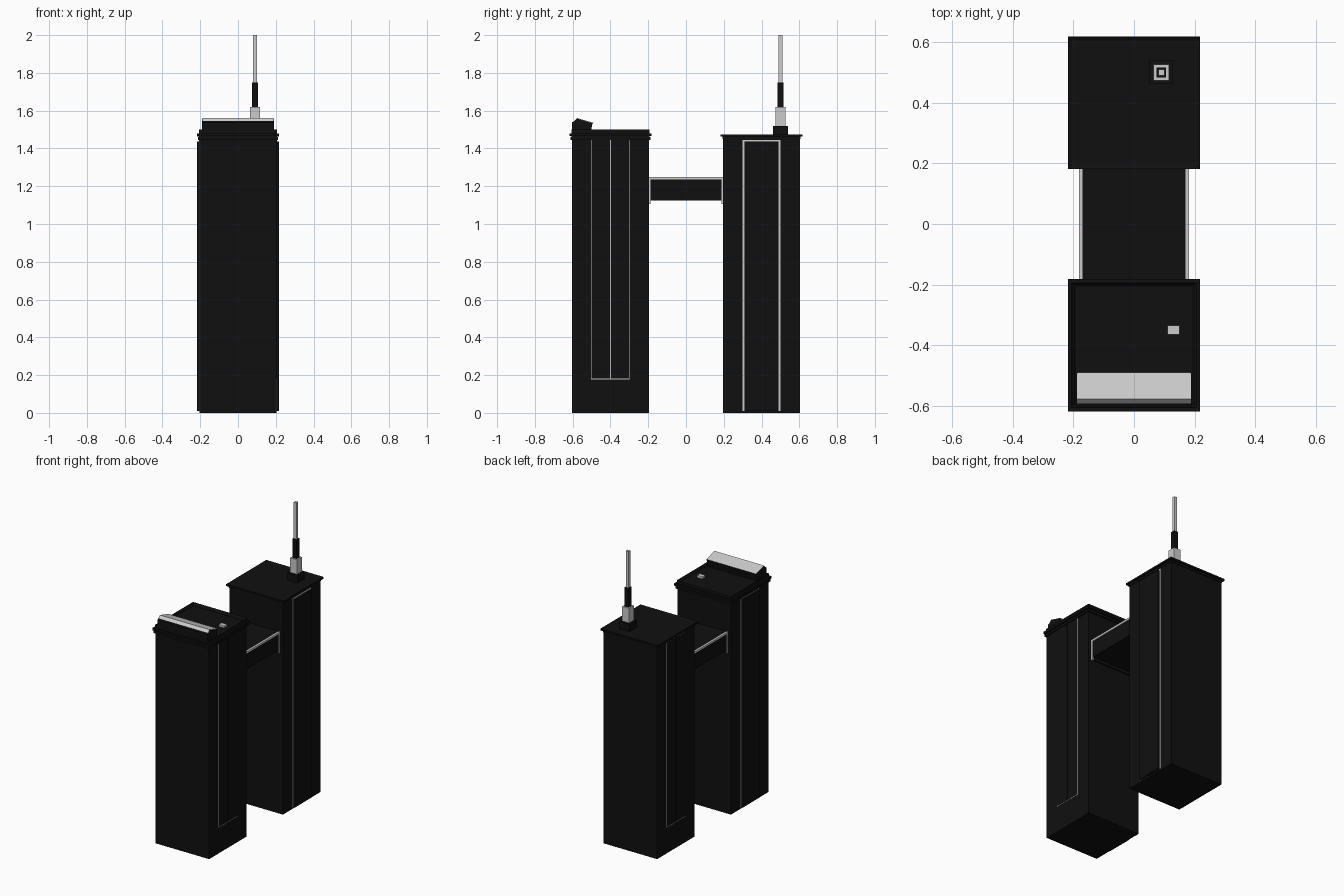
import bpy, bmesh
from mathutils import Matrix

if "Cube" in bpy.data.objects:
    bpy.data.objects.remove(bpy.data.objects["Cube"])

dark = bpy.data.materials.new("dark_cladding")
dark.diffuse_color = (0.005, 0.005, 0.005, 1)
dark.use_nodes = True
dark.node_tree.nodes["Principled BSDF"].inputs["Base Color"].default_value = dark.diffuse_color


def finish(name, bm, mat):
    bmesh.ops.recalc_face_normals(bm, faces=bm.faces)
    me = bpy.data.meshes.new(name)
    bm.to_mesh(me)
    bm.free()
    if mat:
        me.materials.append(mat)
    ob = bpy.data.objects.new(name, me)
    bpy.context.collection.objects.link(ob)
    return ob


def box(name, x, y, z, mat=dark):
    """Axis-aligned box from (min, max) ranges."""
    bm = bmesh.new()
    size = [abs(r[1] - r[0]) for r in (x, y, z)]
    mid = [(r[1] + r[0]) / 2 for r in (x, y, z)]
    bmesh.ops.create_cube(bm, size=1, matrix=Matrix.Translation(mid) @ Matrix.Diagonal((*size, 1)))
    return finish(name, bm, mat)


def block(name, cx, cy, h, z, mat=dark):
    """Square block of half-width h."""
    return box(name, (cx - h, cx + h), (cy - h, cy + h), z, mat)


def prism(name, profile, half, mat=dark):
    """(y, z) profile extruded along x."""
    bm = bmesh.new()
    f = bm.faces.new([bm.verts.new((-half, y, z)) for y, z in profile])
    ext = bmesh.ops.extrude_face_region(bm, geom=[f])["geom"]
    bmesh.ops.translate(bm, vec=(2 * half, 0, 0),
                        verts=[v for v in ext if isinstance(v, bmesh.types.BMVert)])
    return finish(name, bm, mat)


def roof(name, cy, h, w, z0, floor, top):
    """Slab whose top is sunk inside a parapet of width w."""
    bm = bmesh.new()
    bmesh.ops.create_cube(bm, size=1, matrix=Matrix.Translation((0, cy, (z0 + top) / 2))
                          @ Matrix.Diagonal((2 * h, 2 * h, top - z0, 1)))
    bm.normal_update()
    face = max(bm.faces, key=lambda f: f.normal.z)
    bmesh.ops.inset_region(bm, faces=[face], thickness=w)
    for v in face.verts:
        v.co.z = floor
    return finish(name, bm, dark)


# Towers: each has a window bay on one side and a raised panel on the other
for label, cy, s in (("front", -0.4, 1), ("back", 0.4, -1)):
    block(label + "_tower", 0, cy, 0.203, (0, 1.46))
    box(label + "_window_frame", (s * 0.19, s * 0.2045), (cy - 0.102, cy + 0.102), (0.178, 1.45), None)
    for side in (-1, 1):
        box(label + "_window_bay", (s * 0.19, s * 0.206),
            (cy + side * 0.002, cy + side * 0.099), (0.182, 1.447))
    box(label + "_panel_frame", (-s * 0.19, -s * 0.206), (cy - 0.1, cy + 0.1), (0.01, 1.445), None)
    box(label + "_raised_panel", (-s * 0.19, -s * 0.217), (cy - 0.091, cy + 0.091), (0.01, 1.436))

# Cornices and sunken roofs
block("front_cornice_lower", 0, -0.4, 0.212, (1.445, 1.46))
roof("front_cornice_upper", -0.4, 0.218, 0.014, 1.465, 1.48, 1.48)
roof("front_parapet", -0.4, 0.206, 0.015, 1.455, 1.481, 1.5)
block("back_cornice_lower", 0, 0.4, 0.207, (1.45, 1.465))
roof("back_cornice_upper", 0.4, 0.218, 0.018, 1.463, 1.469, 1.475)

# Sloped roof canopy and small roof vent on the front tower
prism("canopy_base", [(-0.604, 1.48), (-0.604, 1.538), (-0.594, 1.542), (-0.578, 1.558),
                      (-0.495, 1.534), (-0.505, 1.48)], 0.19)
prism("canopy_cover", [(-0.594, 1.54), (-0.592, 1.544), (-0.577, 1.561), (-0.49, 1.536),
                       (-0.495, 1.532), (-0.578, 1.556)], 0.188, None)
box("roof_vent", (0.11, 0.15), (-0.365, -0.335), (1.475, 1.496), None)

# Stepped antenna on the back tower
for name, h, z, mat in (("antenna_foot", 0.039, (1.46, 1.52), dark),
                        ("antenna_base", 0.026, (1.52, 1.62), None),
                        ("antenna_collar", 0.016, (1.62, 1.75), dark),
                        ("antenna_mast", 0.01, (1.75, 2.0), None)):
    block(name, 0.09, 0.5, h, z, mat)

# Sky bridge with end collars and pale side frames
box("bridge", (-0.176, 0.176), (-0.2, 0.2), (1.125, 1.248))
for s in (-1, 1):
    ends = sorted((s * 0.187, s * 0.203))
    box("bridge_collar", (-0.176, 0.176), ends, (1.107, 1.24))
    for e in (-1, 1):
        box("bridge_frame_post", (s * 0.17, s * 0.182), (e * 0.187, e * 0.203), (1.105, 1.25), None)
    box("bridge_frame_beam", (s * 0.17, s * 0.182), (-0.187, 0.187), (1.236, 1.25), None)
